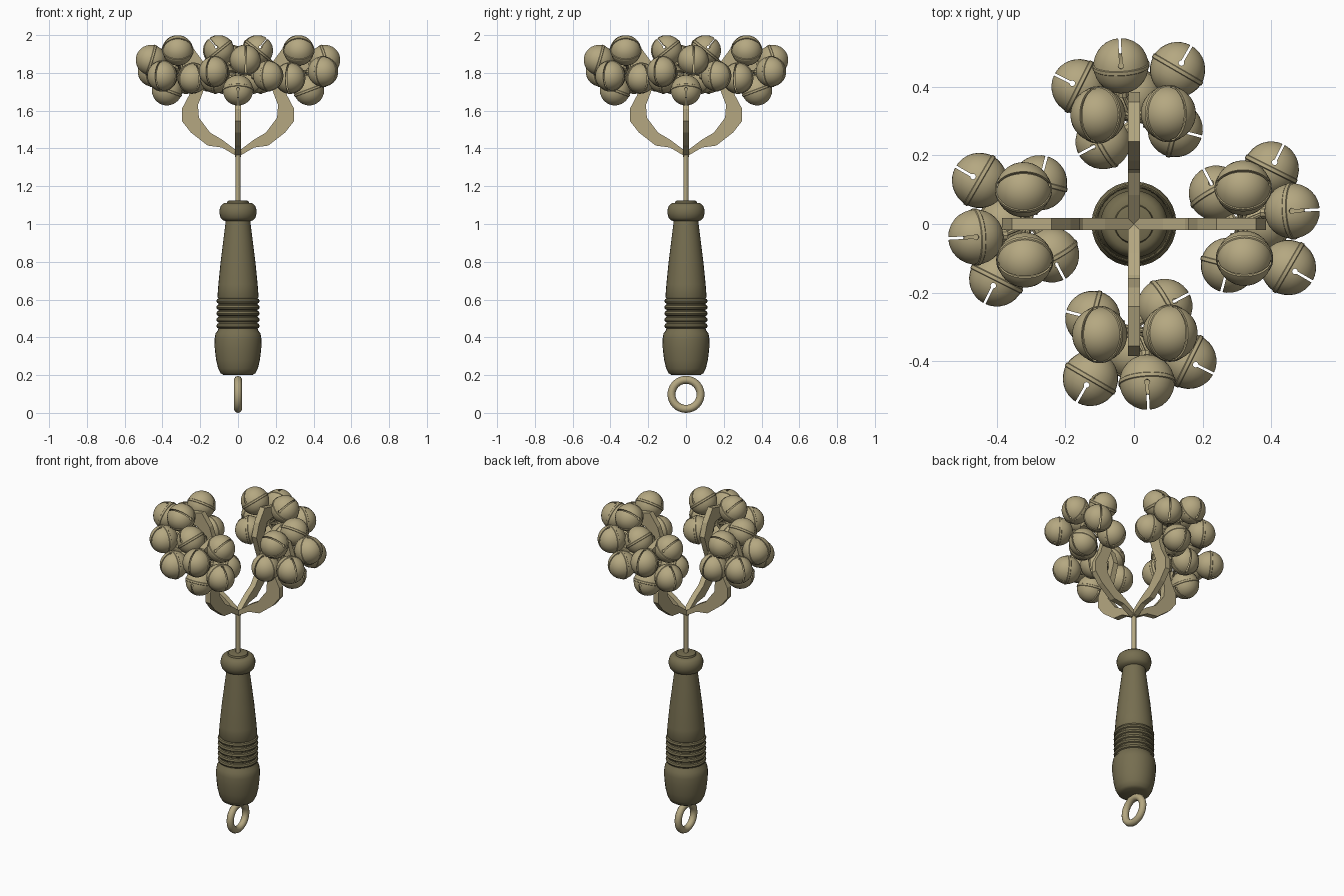
import bpy, bmesh, math
from mathutils import Vector, Matrix

if "Cube" in bpy.data.objects:
    bpy.data.objects.remove(bpy.data.objects["Cube"])

def material(name, col):
    m = bpy.data.materials.new(name)
    m.diffuse_color = (*col, 1)
    m.use_nodes = True
    m.node_tree.nodes["Principled BSDF"].inputs["Base Color"].default_value = m.diffuse_color
    return m

METAL = material("brass_metal", (0.46, 0.39, 0.22))
WOOD = material("dark_wood", (0.18, 0.155, 0.08))

def add(name, mesh, mat=None):
    ob = bpy.data.objects.new(name, mesh)
    bpy.context.collection.objects.link(ob)
    if mat and not mesh.materials:
        mesh.materials.append(mat)
    return ob

def smooth(ob, deg=35):
    bpy.ops.object.select_all(action='DESELECT')
    ob.select_set(True)
    bpy.context.view_layer.objects.active = ob
    bpy.ops.object.shade_smooth_by_angle(angle=math.radians(deg))

def to_mesh(bm, name):
    bmesh.ops.recalc_face_normals(bm, faces=bm.faces)
    me = bpy.data.meshes.new(name)
    bm.to_mesh(me)
    bm.free()
    return me

def lathe(name, profile, steps, closed=False):
    bm = bmesh.new()
    vs = [bm.verts.new((r, 0, z)) for r, z in profile]
    es = [bm.edges.new(p) for p in zip(vs, vs[1:])]
    if closed:
        es.append(bm.edges.new((vs[-1], vs[0])))
    bmesh.ops.spin(bm, geom=vs + es, cent=(0, 0, 0), axis=(0, 0, 1),
                   angle=2 * math.pi, steps=steps)
    bmesh.ops.remove_doubles(bm, verts=bm.verts, dist=1e-5)
    return to_mesh(bm, name)

def rod(bm, a, b, r, seg=8):
    a, b = Vector(a), Vector(b)
    d = b - a
    mat = Matrix.Translation((a + b) / 2) @ d.to_track_quat('Z', 'Y').to_matrix().to_4x4()
    bmesh.ops.create_cone(bm, cap_ends=True, segments=seg, radius1=r, radius2=r,
                          depth=d.length, matrix=mat)

# Turned handle with ridged grip and top knob
prof = [(0, .2), (.075, .2), (.092, .21), (.105, .235), (.116, .28), (.123, .34),
        (.124, .39), (.119, .42), (.108, .435)]
for i in range(5):
    z = .447 + i * .033
    prof += [(.104, z), (.111, z + .004), (.115, z + .013), (.111, z + .023), (.104, z + .027)]
prof += [(.109, .615), (.104, .68), (.092, .8), (.077, .92), (.065, 1.015), (.08, 1.02),
         (.092, 1.033), (.098, 1.055), (.098, 1.075), (.09, 1.098), (.075, 1.11),
         (.058, 1.112), (.055, 1.122), (.045, 1.125), (0, 1.125)]
smooth(add("handle", lathe("handle", prof, 28), WOOD))

# Hanging ring under the handle
bpy.ops.mesh.primitive_torus_add(major_radius=.077, minor_radius=.021, major_segments=32,
                                 minor_segments=10, location=(0, 0, .098),
                                 rotation=(0, math.pi / 2, 0))
ring = bpy.context.object
ring.name = "hanging_ring"
ring.data.materials.append(METAL)
smooth(ring, 60)

# Central shaft
bm = bmesh.new()
rod(bm, (0, 0, 1.1), (0, 0, 1.375), .013, 12)
smooth(add("shaft", to_mesh(bm, "shaft"), METAL))

# Flat hooked arm: matching outer and inner edge points (radius, height)
outer = [(0, 1.355), (.085, 1.405), (.16, 1.415), (.25, 1.485), (.297, 1.545), (.297, 1.61),
         (.26, 1.68), (.235, 1.77), (.265, 1.84), (.32, 1.85), (.345, 1.80)]
inner = [(0, 1.383), (.085, 1.447), (.148, 1.484), (.207, 1.563), (.212, 1.63), (.185, 1.70),
         (.158, 1.78), (.185, 1.86), (.24, 1.935), (.355, 1.905), (.385, 1.81)]
bm = bmesh.new()
T = .017
o = [bm.verts.new((x, -T, z)) for x, z in outer]
n = [bm.verts.new((x, -T, z)) for x, z in inner]
faces = [bm.faces.new((o[i], o[i + 1], n[i + 1], n[i])) for i in range(len(o) - 1)]
ext = bmesh.ops.extrude_face_region(bm, geom=faces, use_keep_orig=True)
bmesh.ops.translate(bm, vec=(0, 2 * T, 0),
                    verts=[g for g in ext["geom"] if isinstance(g, bmesh.types.BMVert)])
arm_mesh = to_mesh(bm, "arm")

# Hollow jingle bell with seam ridge
R, RI = .0805, .074
bp = []
for i in range(17):
    a = -math.pi / 2 + math.pi * i / 16
    if i == 8:
        bp += [(R, -.007), (.0835, -.005), (.0835, .005), (R, .007)]
    else:
        bp.append((R * math.cos(a) if 0 < i < 16 else 0, R * math.sin(a)))
for i in range(12, -1, -1):
    a = -math.pi / 2 + math.pi * i / 12
    bp.append((RI * math.cos(a) if 0 < i < 12 else 0, RI * math.sin(a)))
# the outer and inner skins stay separate shells
bm = bmesh.new()
bm.from_mesh(lathe("bell_outer", bp[:20], 28))
bm.from_mesh(lathe("bell_inner", bp[20:], 28))
inner_faces = [f for f in bm.faces if all(v.co.length < RI + .001 for v in f.verts)]
bmesh.ops.recalc_face_normals(bm, faces=bm.faces)
bmesh.ops.reverse_faces(bm, faces=inner_faces)
raw = bpy.data.meshes.new("bell_raw")
bm.to_mesh(raw)
bm.free()
temp = add("bell_blank", raw, METAL)

# Slot and end-hole cutters
bm = bmesh.new()
bmesh.ops.create_cube(bm, size=1, matrix=Matrix.Translation((0, 0, .07)) @
                      Matrix.Diagonal((.25, .0075, .1, 1)))
slot = add("slot_cutter", to_mesh(bm, "slot_cutter"))
bm = bmesh.new()
rod(bm, (-.12, 0, .022), (.12, 0, .022), .008, 12)
hole = add("hole_cutter", to_mesh(bm, "hole_cutter"))
for c in (slot, hole):
    c.hide_render = True
    m = temp.modifiers.new("cut", 'BOOLEAN')
    m.operation, m.solver, m.object = 'DIFFERENCE', 'EXACT', c
dg = bpy.context.evaluated_depsgraph_get()
bell_mesh = bpy.data.meshes.new_from_object(temp.evaluated_get(dg))
bell_mesh.name = "bell"
for ob in (temp, slot, hole):
    bpy.data.objects.remove(ob)

# Bells of one cluster: position, facing direction, slot direction
UP, OUT = (0, 0, 1), (1, 0, 0)
bells = [((.318, .105, 1.919), (0, .62, .78), OUT),
         ((.322, -.10, 1.919), (0, -.62, .78), OUT),
         ((.461, .038, 1.868), (.93, .05, .28), UP),
         ((.40, .16, 1.784), (.45, .9, 0), UP),
         ((.24, .09, 1.772), (-.45, .85, -.15), UP),
         ((.275, -.12, 1.772), (-.25, -.95, 0), UP),
         ((.45, -.127, 1.807), (.86, -.5, 0), UP),
         ((.376, 0, 1.708), (.35, 0, -.93), UP)]

# Wires holding the bells to the arm
hub = Vector((.305, 0, 1.81))
bm = bmesh.new()
for p, d, s in bells:
    back = Vector(p) - Vector(d).normalized() * .079
    rod(bm, back, hub, .007)
    rod(bm, back, back - Vector(d).normalized() * .014, .018, 10)
rod(bm, hub, (.30, 0, 1.87), .012)
wire_mesh = to_mesh(bm, "bell_wires")

# Four arms with their clusters
first = True
for k in range(4):
    turn = Matrix.Rotation(k * math.pi / 2, 4, 'Z')
    add(f"arm_{k+1}", arm_mesh, METAL).matrix_world = turn
    wires = add(f"bell_wires_{k+1}", wire_mesh, METAL)
    wires.matrix_world = turn
    for j, (p, d, s) in enumerate(bells):
        z = Vector(d).normalized()
        x = Vector(s)
        x = (x - z * x.dot(z)).normalized()
        rot = Matrix((x, z.cross(x), z)).transposed().to_4x4()
        ob = add(f"bell_{k+1}_{j+1}", bell_mesh, METAL)
        ob.matrix_world = turn @ Matrix.Translation(p) @ rot
        if first:
            smooth(ob, 35)
            first = False
